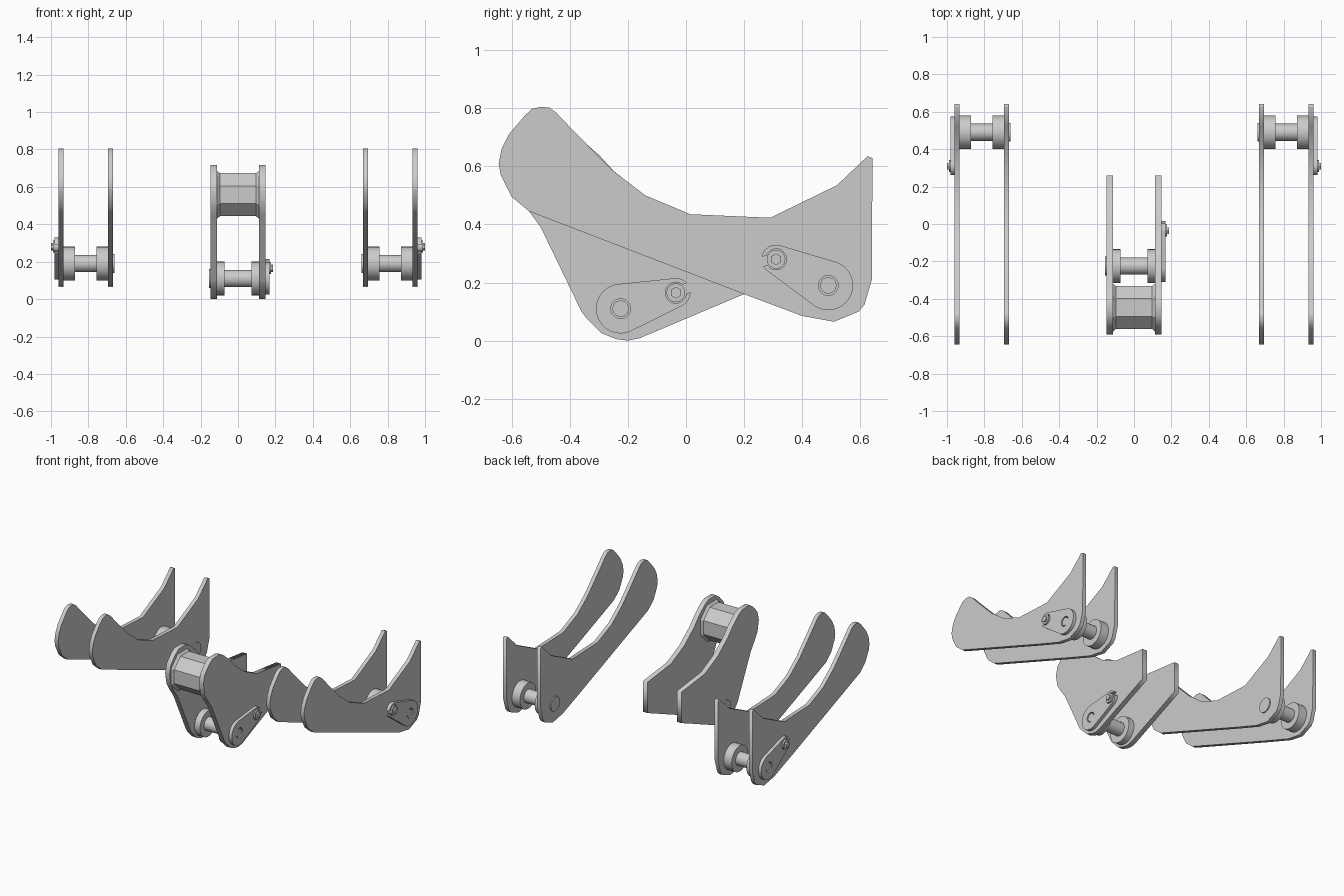
import bpy, bmesh
from math import cos, sin, pi, acos, atan2, hypot, radians
from mathutils import Matrix

if "Cube" in bpy.data.objects:
    bpy.data.objects.remove(bpy.data.objects["Cube"])

# local x, y, z -> world y, z, x (profiles are drawn in the side view)
SIDE = Matrix(((0, 0, 1, 0), (1, 0, 0, 0), (0, 1, 0, 0), (0, 0, 0, 1)))


def add_mesh(name, mesh, smooth):
    obj = bpy.data.objects.new(name, mesh)
    bpy.context.collection.objects.link(obj)
    if smooth:
        bpy.ops.object.select_all(action='DESELECT')
        obj.select_set(True)
        bpy.context.view_layer.objects.active = obj
        bpy.ops.object.shade_smooth_by_angle(angle=radians(30))
    return obj


def slab(name, loops, x0, x1, smooth=False):
    """Filled side profile (extra loops are holes) between two x values."""
    cu = bpy.data.curves.new(name, 'CURVE')
    cu.dimensions, cu.fill_mode = '2D', 'BOTH'
    cu.extrude = abs(x1 - x0) / 2
    for pts in loops:
        sp = cu.splines.new('POLY')
        sp.points.add(len(pts) - 1)
        for p, (y, z) in zip(sp.points, pts):
            p.co = (y, z, 0, 1)
        sp.use_cyclic_u = True
    tmp = bpy.data.objects.new(name + "_tmp", cu)
    bpy.context.collection.objects.link(tmp)
    bpy.context.view_layer.update()
    mesh = bpy.data.meshes.new_from_object(
        tmp.evaluated_get(bpy.context.evaluated_depsgraph_get()))
    bpy.data.objects.remove(tmp)
    mesh.transform(Matrix.Translation(((x0 + x1) / 2, 0, 0)) @ SIDE)
    bm = bmesh.new()
    bm.from_mesh(mesh)
    bmesh.ops.remove_doubles(bm, verts=bm.verts, dist=1e-5)
    bmesh.ops.recalc_face_normals(bm, faces=bm.faces)
    bm.to_mesh(mesh)
    bm.free()
    return add_mesh(name, mesh, smooth)


def rod(name, c, r, x0, x1, n=32, r2=None, turn=0):
    """Cylinder or cone along x, centred on c = (y, z)."""
    x0, x1, ra, rb = (x0, x1, r, r2 or r) if x0 < x1 else (x1, x0, r2 or r, r)
    bm = bmesh.new()
    bmesh.ops.create_cone(bm, cap_ends=True, segments=n, radius1=ra, radius2=rb,
                          depth=x1 - x0, matrix=Matrix.Translation(((x0 + x1) / 2, *c))
                          @ SIDE @ Matrix.Rotation(turn, 4, 'Z'))
    mesh = bpy.data.meshes.new(name)
    bm.to_mesh(mesh)
    bm.free()
    return add_mesh(name, mesh, n > 8)


def arc(c, r, a0, a1, n):
    return [(c[0] + r * cos(a0 + (a1 - a0) * i / n),
             c[1] + r * sin(a0 + (a1 - a0) * i / n)) for i in range(n + 1)]


def lock_outline(big, small, slot, R=.085, r=.05, hole=.036, w=.017):
    """Teardrop with a slotted hook at the small end."""
    dy, dz = small[0] - big[0], small[1] - big[1]
    a, b = atan2(dz, dy), acos((R - r) / hypot(dy, dz))
    s = a + slot
    return (arc(small, r, a - b, s - w / r, 12)
            + arc(small, hole, s - w / hole, s + w / hole - 2 * pi, 24)
            + arc(small, r, s + w / r, a + b, 12)
            + arc(big, R, a + b, a + 2 * pi - b, 28))


def bracket(name, profile, pin, bolt, slot, cx, s, half, thick, boss_w):
    """Two side plates joined by a bossed pin; the lock faces the s side."""
    def x(v):
        return cx + s * v
    inner = half - thick
    for side, tag in ((1, "lock_side"), (-1, "plain_side")):
        slab(f"{name}_plate_{tag}", [profile], x(side * inner), x(side * half))
        rod(f"{name}_boss_{tag}", pin, .09, x(side * (inner - boss_w)), x(side * inner))
    rod(f"{name}_pin", pin, .046, x(-inner), x(inner))
    rod(f"{name}_pin_cap", pin, .05, x(-half), x(-half - .008))
    # lock plate, recessed pin end and retaining bolt
    slab(f"{name}_lock_plate", [lock_outline(pin, bolt, slot), arc(pin, .034, 0, 2 * pi * 31 / 32, 31)],
         x(half), x(half + .022), True)
    rod(f"{name}_pin_end", pin, .028, x(half), x(half + .018))
    rod(f"{name}_bolt_washer", bolt, .032, x(half), x(half + .029))
    rod(f"{name}_bolt_head", bolt, .02, x(half + .029), x(half + .041), 6)


# side profiles (y, z)
LONG = [(-.645, .61), (-.635, .66), (-.61, .71), (-.555, .775), (-.53, .798), (-.5, .805),
        (-.47, .802), (-.447, .785), (-.385, .72), (-.255, .588), (-.14, .5), (.015, .435),
        (.29, .423), (.52, .535), (.625, .635), (.642, .628), (.64, .21), (.615, .125),
        (.595, .1), (.51, .065), (.4, .085), (.2, .16), (-.54, .445), (-.6, .495), (-.638, .57)]
SHORT = [(-.59, .58), (-.575, .64), (-.53, .69), (-.49, .718), (-.41, .718), (-.37, .7),
         (-.3, .64), (-.25, .585), (-.14, .498), (.0, .43), (.26, .4), (.26, .185),
         (.2, .16), (-.16, .008), (-.2, 0), (-.24, .005), (-.29, .025), (-.345, .08),
         (-.36, .1), (-.5, .39), (-.54, .445), (-.575, .5)]

# left and right outer brackets
for s, tag in ((1, "right"), (-1, "left")):
    bracket(f"{tag}_bracket", LONG, (.49, .19), (.31, .28), radians(35),
            s * .814, s, .145, .027, .061)

# centre bracket
bracket("centre_bracket", SHORT, (-.225, .11), (-.035, .165), radians(6),
        0, 1, .147, .034, .042)

# octagonal cross tube with flared weld ends
TUBE, R8 = (-.447, .558), .115 / cos(pi / 8)
rod("cross_tube", TUBE, R8, -.113, .113, 8, turn=pi / 8)
for s, tag in ((1, "right"), (-1, "left")):
    rod(f"cross_tube_weld_{tag}", TUBE, R8 + .015, s * .113, s * .097, 8, r2=R8, turn=pi / 8)
